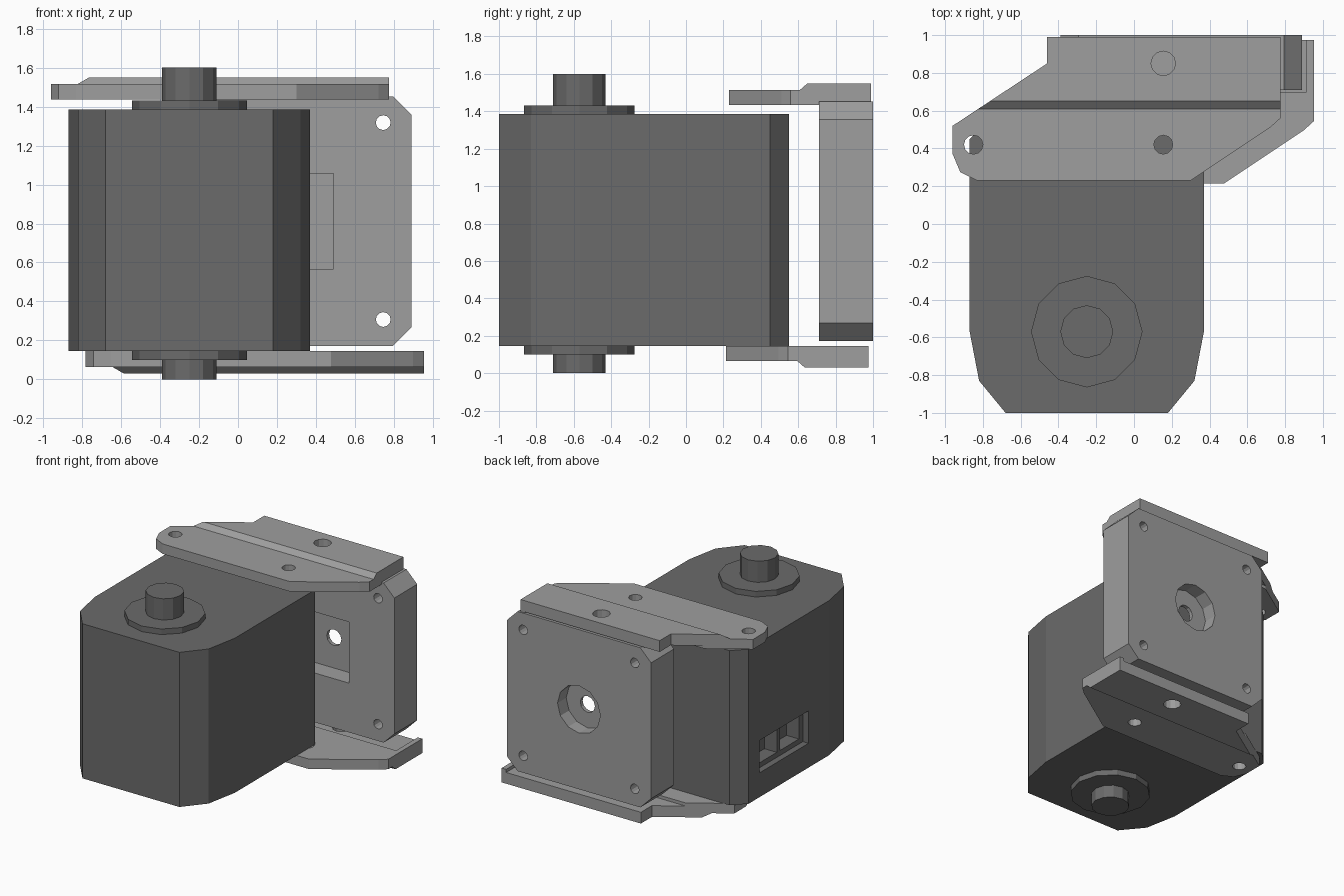
import bpy, bmesh, math
from mathutils import Matrix, Vector

cube = bpy.data.objects.get("Cube")
if cube:
    bpy.data.objects.remove(cube)


def material(name, value):
    m = bpy.data.materials.new(name)
    m.use_nodes = True
    m.diffuse_color = (value, value, value, 1)
    m.node_tree.nodes["Principled BSDF"].inputs["Base Color"].default_value = (value, value, value, 1)
    return m


DARK = material("dark grey plastic", 0.147)
LIGHT = material("light grey plastic", 0.342)


def prism(name, points, lo, hi, mat, axis="z"):
    """Extrude a 2D outline along an axis: z takes (x, y), y takes (x, z), x takes (y, z)."""
    place = {"z": lambda a, b, c: (a, b, c),
             "y": lambda a, b, c: (a, c, b),
             "x": lambda a, b, c: (c, a, b)}[axis]
    bm = bmesh.new()
    face = bm.faces.new([bm.verts.new(place(a, b, lo)) for a, b in points])
    ext = bmesh.ops.extrude_face_region(bm, geom=[face])
    verts = [g for g in ext["geom"] if isinstance(g, bmesh.types.BMVert)]
    bmesh.ops.translate(bm, verts=verts, vec=Vector(place(0, 0, hi - lo)))
    bmesh.ops.recalc_face_normals(bm, faces=bm.faces)
    mesh = bpy.data.meshes.new(name)
    bm.to_mesh(mesh)
    bm.free()
    mesh.materials.append(mat)
    obj = bpy.data.objects.new(name, mesh)
    bpy.context.collection.objects.link(obj)
    return obj


def circle(a, b, r, n=12):
    return [(a + r * math.cos(math.tau * i / n), b + r * math.sin(math.tau * i / n)) for i in range(n)]


def rect(a0, b0, a1, b1):
    return [(a0, b0), (a1, b0), (a1, b1), (a0, b1)]


def cut(obj, cutters):
    """Subtract every cutter, bake the result and remove the cutters."""
    for c in cutters:
        c.hide_render = True
        mod = obj.modifiers.new("cut", "BOOLEAN")
        mod.operation = "DIFFERENCE"
        mod.solver = "EXACT"
        mod.object = c
    bpy.context.view_layer.update()
    graph = bpy.context.evaluated_depsgraph_get()
    mesh = bpy.data.meshes.new_from_object(obj.evaluated_get(graph))
    obj.modifiers.clear()
    obj.data = mesh
    for c in cutters:
        bpy.data.objects.remove(c)


# Motor housing with rounded front and two sockets in its right side
CX, CY = -0.25, -0.57
half = [(0.43, -1), (0.57, -0.83), (0.62, CY), (0.62, 0.45), (0.52, 0.55)]
outline = [(CX + x, y) for x, y in half] + [(CX - x, y) for x, y in reversed(half)]
housing = prism("motor_housing", outline, 0.145, 1.385, DARK)
side = CX - 0.62
cut(housing, [prism("socket_recess", rect(-0.31, 0.34, 0.31, 0.6), side - 0.1, side + 0.05, DARK, "x")])
cut(housing, [prism("socket", rect(y, 0.38, y + 0.24, 0.56), side + 0.02, side + 0.16, DARK, "x")
              for y in (-0.26, 0.02)])

# Output horns and shafts, above and below
for name, r, lo, hi in (("upper_horn", 0.295, 1.385, 1.43), ("upper_shaft", 0.14, 1.43, 1.6),
                        ("lower_horn", 0.295, 0.1, 0.145), ("lower_shaft", 0.14, 0, 0.1)):
    prism(name, circle(CX, CY, r), lo, hi, DARK)

# Rear mounting block with clipped corners, recesses and screw holes
BX, BZ, S, C = 0.25, 0.8125, 0.64, 0.545
octagon = [(C, -S), (S, -C), (S, C), (C, S), (-C, S), (-S, C), (-S, -C), (-C, -S)]
block = prism("mounting_block", [(BX + x, BZ + z) for x, z in octagon], 0.71, 1.0, LIGHT, "y")
cut(block, [prism("front_recess", rect(BX - 0.24, BZ - 0.245, BX + 0.24, BZ + 0.245), 0.6, 0.86, LIGHT, "y"),
            prism("rear_recess", circle(BX, BZ, 0.19), 0.89, 1.1, LIGHT, "y"),
            prism("axle_hole", circle(BX, BZ, 0.065), 0.8, 0.95, LIGHT, "y")]
    + [prism("screw_hole", circle(BX + i * 0.495, BZ + j * 0.505, 0.038), 0.6, 1.1, LIGHT, "y")
       for i in (-1, 1) for j in (-1, 1)])

# Upper bracket plate: stepped top, shallow pocket below, three holes
plate = [(-0.46, 0.99), (-0.46, 0.85), (-0.96, 0.52), (-0.96, 0.37), (-0.92, 0.275), (-0.83, 0.23),
         (0.3, 0.23), (0.72, 0.51), (0.775, 0.56), (0.775, 0.99)]
upper = prism("upper_bracket", plate, 1.435, 1.55, LIGHT)
step = [(0.1, 1.515), (0.61, 1.515), (0.65, 1.55), (0.65, 1.7), (0.1, 1.7)]
cut(upper, [prism("step", step, -1.2, 1.2, LIGHT, "x"),
            prism("pocket", rect(-0.7, 0.715, 0.735, 1.2), 1.3, 1.46, LIGHT)]
    + [prism("hole", circle(x, y, r), 1.2, 1.7, LIGHT)
       for x, y, r in ((-0.85, 0.42, 0.05), (0.155, 0.42, 0.05), (0.155, 0.85, 0.065))])

# Lower bracket: the same plate flipped over and shifted
lower = bpy.data.objects.new("lower_bracket", upper.data.copy())
bpy.context.collection.objects.link(lower)
lower.data.transform(Matrix.Translation((0.178, -0.015, 1.58)) @ Matrix.Diagonal((1, 1, -1, 1)))
lower.data.flip_normals()
